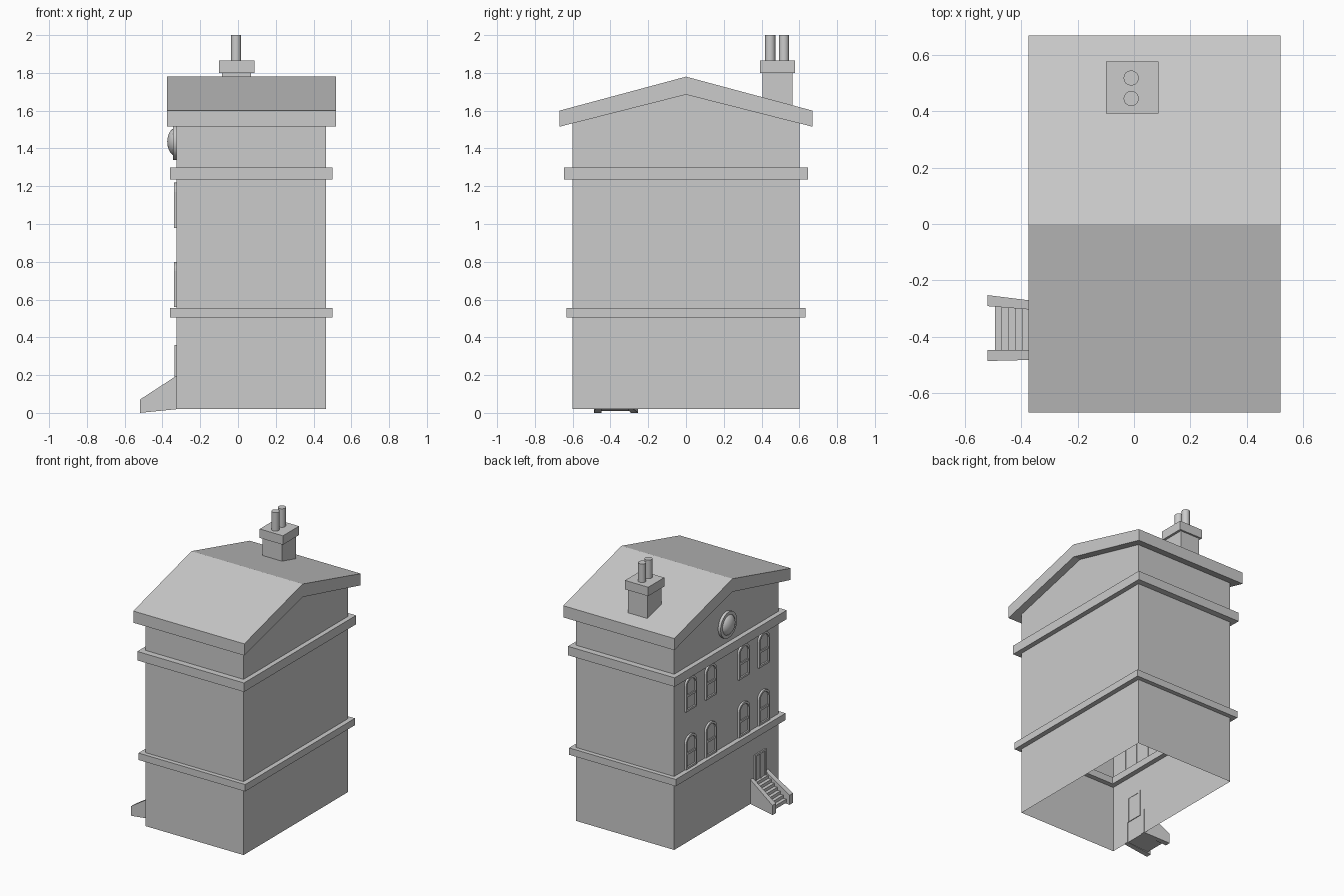
import bpy, bmesh
from math import sin, cos, pi
from mathutils import Matrix

if "Cube" in bpy.data.objects:
    bpy.data.objects.remove(bpy.data.objects["Cube"])

WX0, WX1, WY = -0.325, 0.465, 0.6   # wall extents


def finish(bm, name, smooth=False):
    bmesh.ops.recalc_face_normals(bm, faces=bm.faces)
    me = bpy.data.meshes.new(name)
    bm.to_mesh(me)
    bm.free()
    ob = bpy.data.objects.new(name, me)
    bpy.context.collection.objects.link(ob)
    if smooth:
        bpy.ops.object.select_all(action='DESELECT')
        bpy.context.view_layer.objects.active = ob
        ob.select_set(True)
        bpy.ops.object.shade_smooth_by_angle()
    return ob


def loft(name, loops, caps=True, cyclic=False, smooth=False):
    """Bridge equal-length closed loops of 3D points."""
    bm = bmesh.new()
    rows = [[bm.verts.new(p) for p in lp] for lp in loops]
    n = len(rows[0])
    pairs = list(zip(rows, rows[1:]))
    if cyclic:
        pairs.append((rows[-1], rows[0]))
    for a, b in pairs:
        for i in range(n):
            j = (i + 1) % n
            bm.faces.new((a[i], a[j], b[j], b[i]))
    if caps and not cyclic:
        bm.faces.new(rows[0])
        bm.faces.new(rows[-1])
    return finish(bm, name, smooth)


def box(name, x0, x1, y0, y1, z0, z1):
    rect = [(x0, y0), (x1, y0), (x1, y1), (x0, y1)]
    return loft(name, [[(x, y, z) for x, y in rect] for z in (z0, z1)])


def slab_x(name, pts, x0, x1, smooth=False):
    """Extrude a (y, z) outline along x."""
    return loft(name, [[(x, y, z) for y, z in pts] for x in (x0, x1)], smooth=smooth)


def frame_x(name, outer, inner, x0, x1, smooth=False):
    """Hollow frame between two (y, z) outlines."""
    loops = [[(x, y, z) for y, z in o]
             for o, x in ((outer, x0), (outer, x1), (inner, x1), (inner, x0))]
    return loft(name, loops, cyclic=True, smooth=smooth)


def arch(yc, z0, z1, w, rise, n=10):
    pts = [(yc - w, z0), (yc + w, z0)]
    return pts + [(yc + w * cos(pi * i / n), z1 - rise + rise * sin(pi * i / n))
                  for i in range(n + 1)]


def circle(yc, zc, r, n=24):
    return [(yc + r * cos(2 * pi * i / n), zc + r * sin(2 * pi * i / n)) for i in range(n)]


# Walls: thin shell, open underneath, gabled on both x ends
bm = bmesh.new()
gable = [(-WY, 0.02), (WY, 0.02), (WY, 1.55), (0, 1.70), (-WY, 1.55)]
a, b = [[bm.verts.new((x, y, z)) for y, z in gable] for x in (WX0, WX1)]
bm.faces.new(a)
bm.faces.new(b)
for i, j in ((1, 2), (4, 0)):
    bm.faces.new((a[i], a[j], b[j], b[i]))
finish(bm, "walls")

# Gabled roof slab
slab_x("roof", [(-0.67, 1.515), (0, 1.685), (0.67, 1.515),
                (0.67, 1.60), (0, 1.78), (-0.67, 1.60)], -0.375, 0.52)


# Horizontal string courses, ledge both outside and inside
def band(name, out_y, z0, z1):
    o = [(-0.36, -out_y), (0.50, -out_y), (0.50, out_y), (-0.36, out_y)]
    k = [(-0.29, -0.565), (0.43, -0.565), (0.43, 0.565), (-0.29, 0.565)]
    loft(name, [[(x, y, z) for x, y in lp]
                for lp, z in ((o, z0), (o, z1), (k, z1), (k, z0))], cyclic=True)


band("lower_band", 0.632, 0.505, 0.555)
band("upper_band", 0.645, 1.235, 1.30)

# Chimney with cap and two pots
box("chimney_stack", -0.085, 0.07, 0.405, 0.565, 1.60, 1.80)
box("chimney_cap", -0.10, 0.087, 0.393, 0.578, 1.80, 1.865)
for k, y in enumerate((0.446, 0.519)):
    loft(f"chimney_pot_{k}", [[(-0.01 + u, y + v, z) for u, v in circle(0, 0, 0.027, 16)]
                              for z in (1.86, 2.0)], smooth=True)

# Arched sash windows on the -x facade
for row, z0 in enumerate((0.56, 0.98)):
    z1 = z0 + 0.24
    for col, y in enumerate((-0.42, -0.19, 0.19, 0.42)):
        tag = f"{row}_{col}"
        inner = arch(y, z0 + 0.014, z1 - 0.014, 0.047, 0.04)
        frame_x("window_frame_" + tag, arch(y, z0, z1, 0.062, 0.05), inner, -0.34, -0.32)
        slab_x("window_pane_" + tag, inner, -0.329, -0.322)
        zm = z0 + 0.11
        box("window_bar_" + tag, -0.336, -0.325, y - 0.047, y + 0.047, zm - 0.008, zm + 0.008)

# Round gable window with domed glass
frame_x("round_window_frame", circle(0, 1.435, 0.095), circle(0, 1.435, 0.072),
        -0.345, -0.32, smooth=True)
bm = bmesh.new()
bmesh.ops.create_uvsphere(bm, u_segments=24, v_segments=12, radius=0.076,
                          matrix=Matrix.Translation((-0.326, 0, 1.435)) @
                          Matrix.Diagonal((0.64, 1, 1, 1)) @ Matrix.Rotation(pi / 2, 4, 'Y'))
bmesh.ops.bisect_plane(bm, geom=bm.verts[:] + bm.edges[:] + bm.faces[:],
                       plane_co=(-0.326, 0, 0), plane_no=(1, 0, 0), clear_outer=True)
finish(bm, "round_window_glass", smooth=True)

# Double door with surround
frame_x("door_frame", [(-0.45, 0.17), (-0.32, 0.17), (-0.32, 0.36), (-0.45, 0.36)],
        [(-0.437, 0.17), (-0.333, 0.17), (-0.333, 0.347), (-0.437, 0.347)], -0.335, -0.32)
box("door_mullion", -0.334, -0.322, -0.391, -0.379, 0.17, 0.347)
for k, y in enumerate((-0.411, -0.359)):
    box(f"door_leaf_{k}", -0.329, -0.322, y - 0.022, y + 0.022, 0.17, 0.347)

# Entrance steps as one stepped profile
N, X0, X1 = 7, -0.495, -0.325
prof = [(X1, 0.02), (X0, 0.01)]
for i in range(N):
    z = 0.035 + i * 0.0225
    prof += [(X0 + (X1 - X0) * i / N, z), (X0 + (X1 - X0) * (i + 1) / N, z)]
loft("entrance_steps", [[(x, y, z) for x, z in prof] for y in (-0.455, -0.292)])

# Slightly flared sloping side walls of the steps
side = [(-0.32, 0.02), (-0.52, 0.0), (-0.52, 0.07), (-0.32, 0.20)]
for name, wall_y, end_y in (("step_side_inner", (-0.308, -0.278), (-0.292, -0.253)),
                            ("step_side_outer", (-0.482, -0.448), (-0.487, -0.448))):
    loft(name, [[(x, (wall_y if x > -0.4 else end_y)[s], z) for x, z in side]
                for s in (0, 1)])
